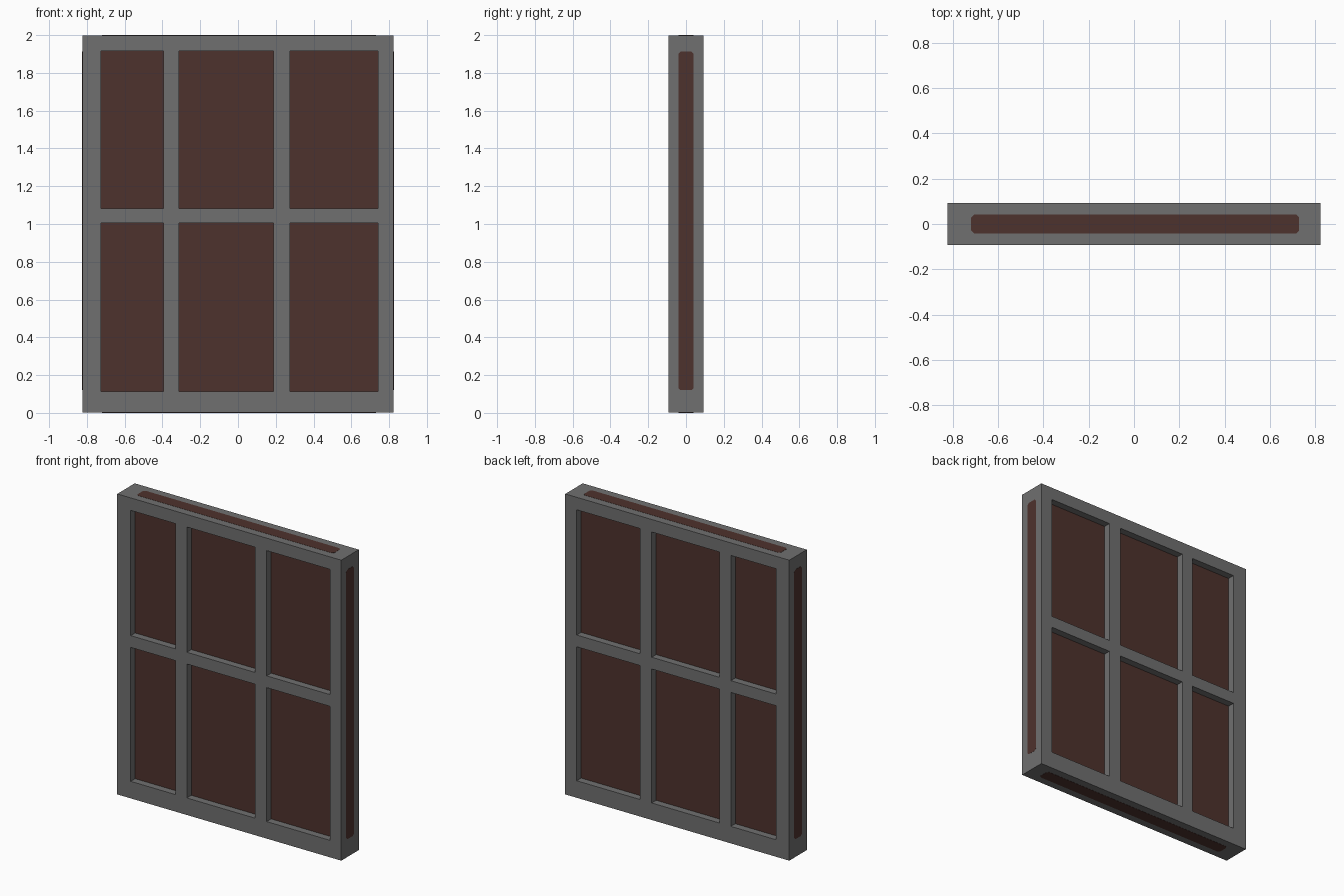
import bpy, bmesh
from mathutils import Vector

if "Cube" in bpy.data.objects:
    bpy.data.objects.remove(bpy.data.objects["Cube"])


def material(name, rgb):
    m = bpy.data.materials.new(name)
    m.diffuse_color = (*rgb, 1)
    m.use_nodes = True
    m.node_tree.nodes["Principled BSDF"].inputs["Base Color"].default_value = m.diffuse_color
    return m


GREY = material("grey frame", (0.16, 0.16, 0.16))
BROWN = material("brown panel", (0.076, 0.032, 0.026))

E = 0.001                      # how far the edge strips stand proud
W, D, H = 0.825, 0.092, 2.0    # half width, half depth, height
XS = [-W + E, -0.725, -0.394, -0.312, 0.188, 0.275, 0.74, W - E]
ZS = [E, 0.114, 1.005, 1.083, 1.916, H - E]


def finish(name, bm, mat):
    bmesh.ops.recalc_face_normals(bm, faces=bm.faces)
    me = bpy.data.meshes.new(name)
    bm.to_mesh(me)
    bm.free()
    me.materials.append(mat)
    ob = bpy.data.objects.new(name, me)
    bpy.context.collection.objects.link(ob)
    return ob


def extrude(bm, offset):
    res = bmesh.ops.extrude_face_region(bm, geom=bm.faces[:])
    verts = [g for g in res["geom"] if isinstance(g, bmesh.types.BMVert)]
    bmesh.ops.translate(bm, verts=verts, vec=offset)


# Frame: lattice of solid cells with six openings, extruded through its depth
bm = bmesh.new()
grid = [[bm.verts.new((x, -D, z)) for z in ZS] for x in XS]
for i in range(len(XS) - 1):
    for j in range(len(ZS) - 1):
        if not (i % 2 and j % 2):
            bm.faces.new((grid[i][j], grid[i + 1][j], grid[i + 1][j + 1], grid[i][j + 1]))
extrude(bm, Vector((0, 2 * D, 0)))
finish("window_frame", bm, GREY)

# Panes: recessed brown panel in each opening
for i in (1, 3, 5):
    for j in (1, 3):
        bm = bmesh.new()
        x0, x1, z0, z1 = XS[i], XS[i + 1], ZS[j], ZS[j + 1]
        P = 0.045
        for v in [(x0, z0), (x1, z0), (x1, z1), (x0, z1)]:
            bm.verts.new((v[0], -P, v[1]))
        bm.faces.new(bm.verts[:])
        extrude(bm, Vector((0, 2 * P, 0)))
        finish(f"pane_{i // 2}_{j // 2}", bm, BROWN)


# Edge strips: thin brown plates with clipped corners on the four outer edges
def edge_strip(name, a, b, to_point, normal):
    h, c = 0.041, 0.013
    outline = [(a + c, -h), (b - c, -h), (b, -h + c), (b, h - c),
               (b - c, h), (a + c, h), (a, h - c), (a, -h + c)]
    bm = bmesh.new()
    bm.faces.new([bm.verts.new(to_point(t, y)) for t, y in outline])
    extrude(bm, Vector(normal) * -0.004)
    finish(name, bm, BROWN)


edge_strip("top_strip", -0.72, 0.73, lambda t, y: (t, y, H), (0, 0, 1))
edge_strip("bottom_strip", -0.72, 0.73, lambda t, y: (t, y, 0), (0, 0, -1))
edge_strip("right_strip", 0.12, 1.912, lambda t, y: (W, y, t), (1, 0, 0))
edge_strip("left_strip", 0.12, 1.912, lambda t, y: (-W, y, t), (-1, 0, 0))
